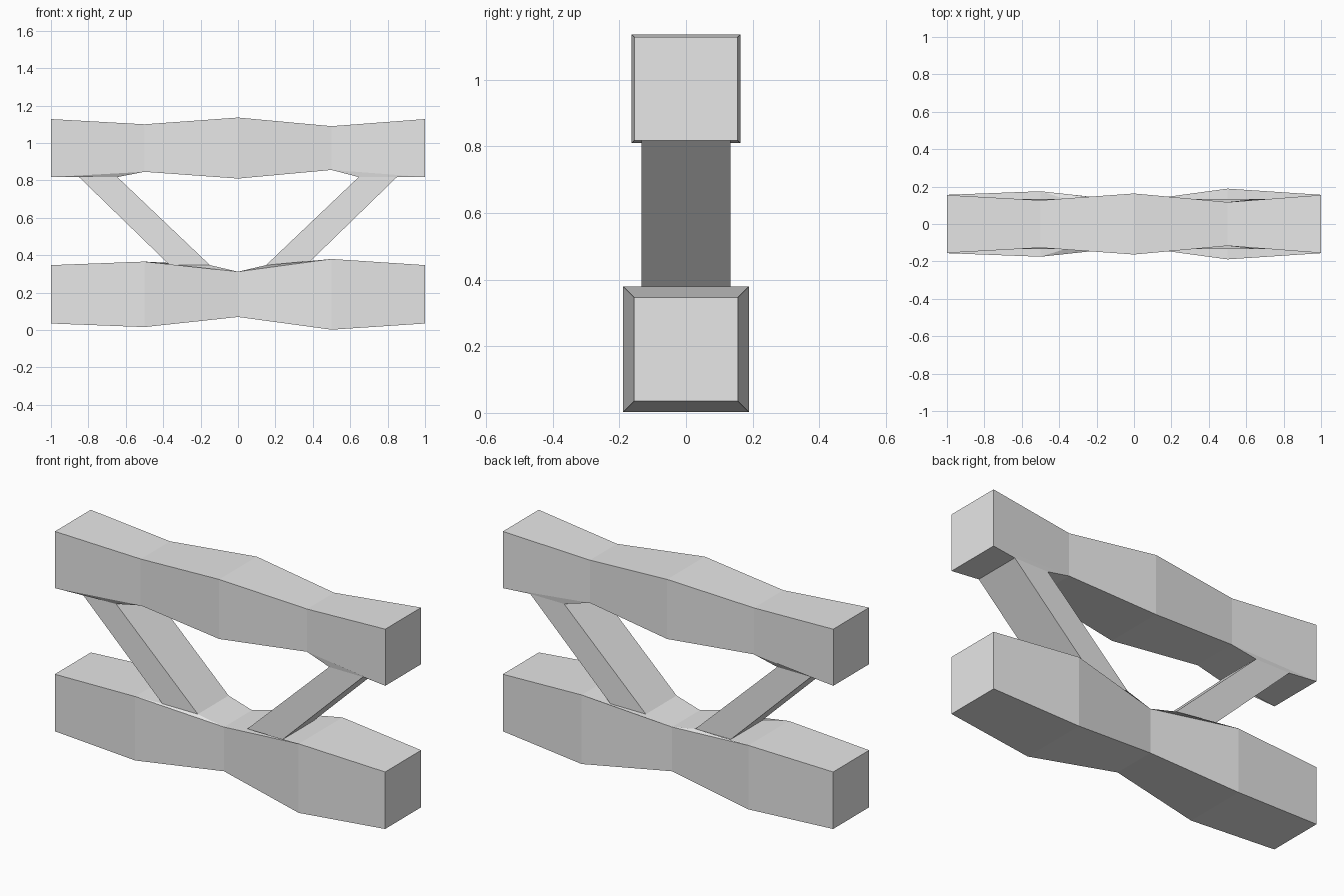
import bpy
import bmesh

cube = bpy.data.objects.get("Cube")
if cube:
    bpy.data.objects.remove(cube, do_unlink=True)

GREY = (0.8, 0.8, 0.8, 1.0)
mat = bpy.data.materials.new("light_grey")
mat.use_nodes = True
mat.diffuse_color = GREY
mat.node_tree.nodes["Principled BSDF"].inputs["Base Color"].default_value = GREY

STATIONS = (-1.0, -0.5, 0.0, 0.5, 1.0)
BRACE_HALF_WIDTH = 0.133
UPPER_PAD = (0.645, 0.85, 0.818)   # inner x, outer x, height
LOWER_PAD = (0.15, 0.365, 0.347)


def pad_ring(pad, side):
    """Four corners of a brace footing on the given side."""
    inner, outer, z = pad
    w = BRACE_HALF_WIDTH
    lo, hi = sorted((side * inner, side * outer))
    return [(lo, -w, z), (hi, -w, z), (hi, w, z), (lo, w, z)]


def bridge(bm, a, b):
    """Join two four-cornered loops with a band of quads."""
    for i in range(4):
        j = (i + 1) % 4
        bm.faces.new((a[i], a[j], b[j], b[i]))


def finish(bm, name):
    bmesh.ops.recalc_face_normals(bm, faces=bm.faces)
    mesh = bpy.data.meshes.new(name)
    bm.to_mesh(mesh)
    bm.free()
    mesh.materials.append(mat)
    obj = bpy.data.objects.new(name, mesh)
    bpy.context.collection.objects.link(obj)


def beam(name, centre_z, half_sizes, pad, pad_spans, pad_edge):
    """Square beam of varying thickness, with brace footings on one face."""
    bm = bmesh.new()
    rings = []
    for x, h in zip(STATIONS, half_sizes):
        corners = ((-h, -h), (h, -h), (h, h), (-h, h))
        rings.append([bm.verts.new((x, y, centre_z + z)) for y, z in corners])
    bm.faces.new(rings[0])
    bm.faces.new(rings[-1])
    for span, (a, b) in enumerate(zip(rings, rings[1:])):
        for i in range(4):
            j = (i + 1) % 4
            if span in pad_spans and i == pad_edge:
                # Order the face corners like the footing: front pair, back pair
                front, back = (i, j) if a[i].co.y < a[j].co.y else (j, i)
                outer = [a[front], b[front], b[back], a[back]]
                side = -1 if span < 2 else 1
                inner = [bm.verts.new(p) for p in pad_ring(pad, side)]
                bridge(bm, outer, inner)
            else:
                bm.faces.new((a[i], a[j], b[j], b[i]))
    finish(bm, name)


def brace(name, side):
    """Slanted slab joining the footings of both beams."""
    bm = bmesh.new()
    top = [bm.verts.new(p) for p in pad_ring(UPPER_PAD, side)]
    bottom = [bm.verts.new(p) for p in pad_ring(LOWER_PAD, side)]
    bridge(bm, top, bottom)
    finish(bm, name)


# Beams: footings sit under the upper one and on top of the lower one
beam("upper_beam", 0.973, (0.155, 0.127, 0.163, 0.117, 0.155),
     UPPER_PAD, (0, 3), 0)
beam("lower_beam", 0.191, (0.156, 0.175, 0.121, 0.189, 0.156),
     LOWER_PAD, (1, 2), 2)

# Slanted braces
brace("left_brace", 1)
brace("right_brace", -1)
